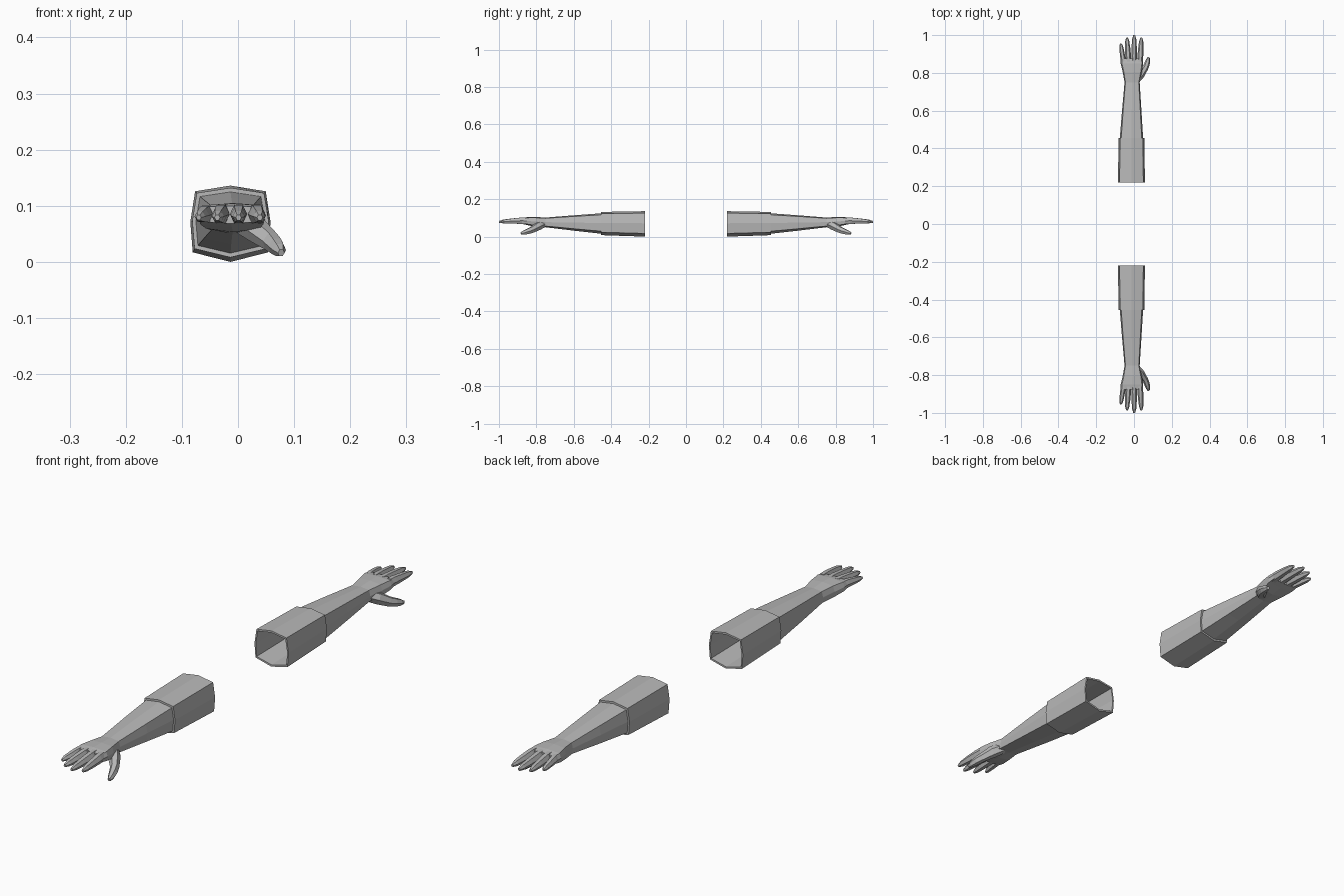
import bpy, bmesh, math
from mathutils import Vector

if "Cube" in bpy.data.objects:
    bpy.data.objects.remove(bpy.data.objects["Cube"])

grey = bpy.data.materials.new("plain grey")
grey.diffuse_color = (0.48, 0.48, 0.48, 1)
grey.use_nodes = True
grey.node_tree.nodes["Principled BSDF"].inputs["Base Color"].default_value = grey.diffuse_color

# boxy eight-sided outline shared by sleeve, forearm and palm
OUTLINE = [(-.88, .85), (0, 1), (.88, .85), (1, .05),
           (.94, -.75), (0, -1), (-.94, -.75), (-1, .05)]


def section(y, cx, cz, hx, hz):
    return [Vector((cx + hx * a, y, cz + hz * b)) for a, b in OUTLINE]


def loft(name, rings, cap_start=False, cap_end=False):
    """Skin a list of rings; every part is mirrored to the second arm."""
    bm = bmesh.new()
    vs = [[bm.verts.new(p) for p in r] for r in rings]
    n = len(rings[0])
    for a, b in zip(vs, vs[1:]):
        for i in range(n):
            j = (i + 1) % n
            bm.faces.new((a[i], a[j], b[j], b[i]))
    if cap_start:
        bm.faces.new(vs[0])
    if cap_end:
        bm.faces.new(vs[-1])
    bmesh.ops.recalc_face_normals(bm, faces=bm.faces)
    me = bpy.data.meshes.new(name)
    bm.to_mesh(me)
    bm.free()
    me.materials.append(grey)
    ob = bpy.data.objects.new(name, me)
    bpy.context.collection.objects.link(ob)
    m = ob.modifiers.new("second arm", 'MIRROR')
    m.use_axis = (False, True, False)
    m.use_clip = m.use_mirror_merge = False
    return ob


def digit(name, path):
    """Six-sided tapering tube; path holds (point, half width, half height)."""
    pts = [Vector(p[0]) for p in path]
    rings = []
    for k, (p, w, h) in enumerate(path):
        d = (pts[min(k + 1, len(pts) - 1)] - pts[max(k - 1, 0)]).normalized()
        side = d.cross(Vector((0, 0, 1))).normalized()
        up = side.cross(d)
        rings.append([pts[k] + side * w * math.cos(i * math.pi / 3)
                      + up * h * math.sin(i * math.pi / 3) / .866 for i in range(6)])
    loft(name, rings, True, True)


# hollow sleeve: inner wall, rim, outer wall, front lip
loft("sleeve", [
    section(-.45, -.0135, .07, .062, .055),
    section(-.22, -.0135, .068, .066, .061),
    section(-.22, -.0135, .068, .0715, .068),
    section(-.455, -.0135, .07, .068, .062),
    section(-.455, -.0135, .07, .061, .053)])

# forearm
loft("forearm", [
    section(-.45, -.0135, .07, .062, .055),
    section(-.60, -.012, .073, .0515, .041),
    section(-.75, -.010, .076, .040, .026)])

# palm
loft("palm", [
    section(-.75, -.010, .076, .040, .026),
    section(-.805, -.009, .079, .051, .026),
    section(-.85, -.011, .083, .060, .021),
    section(-.876, -.012, .084, .059, .016)], False, True)

# fingers: base x, tip x, tip y
for name, bx, tx, ty in [("little_finger", -.056, -.070, -.955),
                         ("ring_finger", -.029, -.037, -.986),
                         ("middle_finger", .001, .001, -1.0),
                         ("index_finger", .032, .039, -.986)]:
    s = .88 if name == "little_finger" else 1
    path = []
    for t, w, h, z in [(0, .0145, .017, .085), (.2, .0155, .0165, .085),
                       (.55, .014, .0135, .083), (.85, .011, .010, .081),
                       (1, .005, .005, .079)]:
        path.append(((bx + (tx - bx) * t, -.86 + (ty + .86) * t, z), w * s, h * s))
    digit(name, path)

# thumb with its fleshy base
digit("thumb", [
    ((.002, -.755, .073), .020, .018),
    ((.034, -.790, .056), .022, .020),
    ((.058, -.822, .037), .016, .016),
    ((.068, -.845, .028), .015, .014),
    ((.074, -.866, .021), .012, .011),
    ((.077, -.882, .016), .006, .006)])
